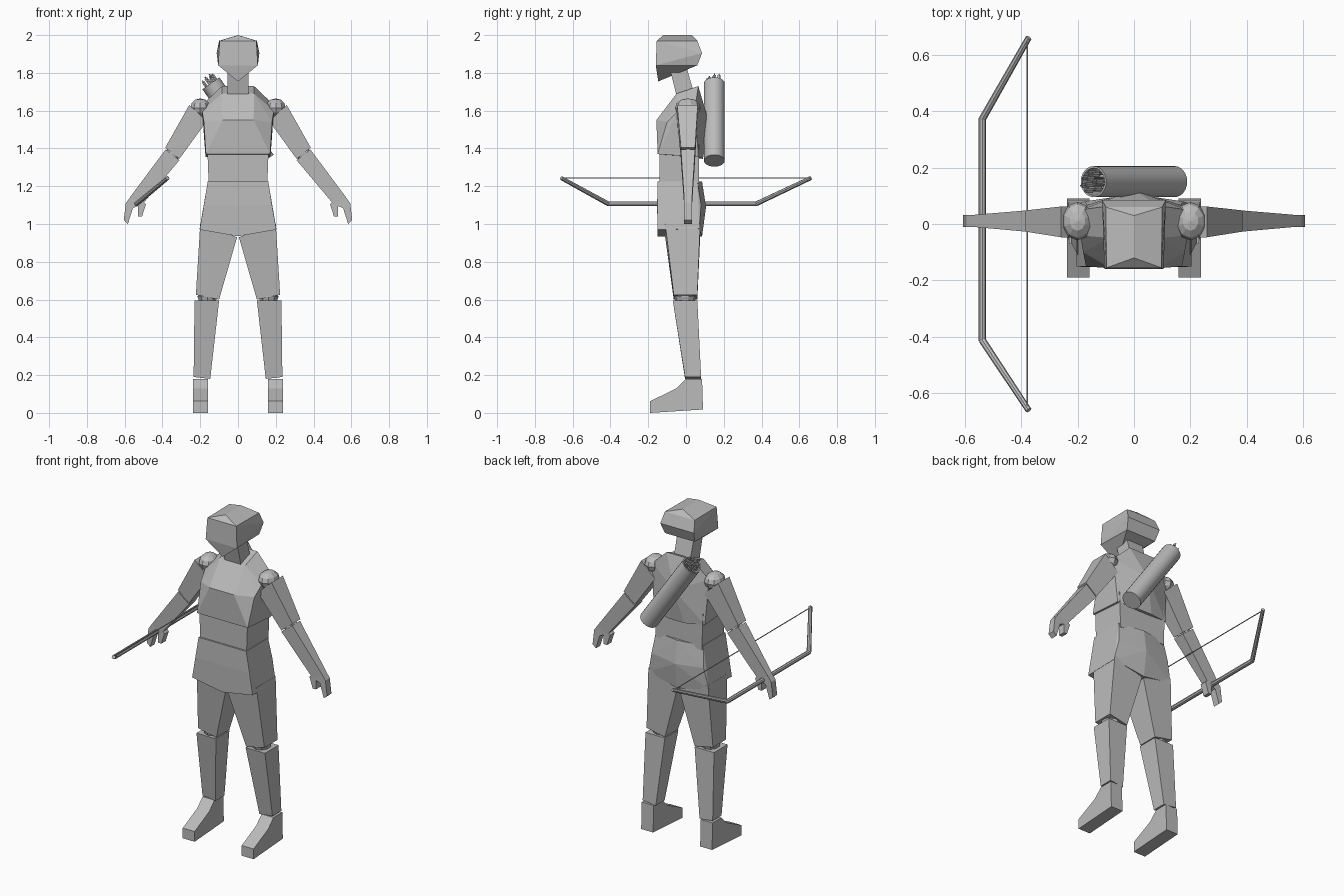
import bpy, bmesh, math
from mathutils import Vector, Matrix

if "Cube" in bpy.data.objects:
    bpy.data.objects.remove(bpy.data.objects["Cube"])

grey = bpy.data.materials.new("plain grey")
grey.diffuse_color = (0.5, 0.5, 0.5, 1)
grey.use_nodes = True
grey.node_tree.nodes["Principled BSDF"].inputs["Base Color"].default_value = grey.diffuse_color


def finish(name, bm):
    bmesh.ops.recalc_face_normals(bm, faces=bm.faces[:])
    me = bpy.data.meshes.new(name)
    bm.to_mesh(me)
    bm.free()
    me.materials.append(grey)
    ob = bpy.data.objects.new(name, me)
    bpy.context.collection.objects.link(ob)
    return ob


def hull(name, pts, sides=(1, -1)):
    """Faceted convex block; both sides are joined when sides has two signs."""
    bm = bmesh.new()
    for s in sides:
        for x, y, z in pts:
            bm.verts.new((x * s, y, z))
    bmesh.ops.remove_doubles(bm, verts=bm.verts[:], dist=0.0005)
    r = bmesh.ops.convex_hull(bm, input=bm.verts[:])
    junk = [v for v in r["geom_interior"] + r["geom_unused"] if isinstance(v, bmesh.types.BMVert)]
    bmesh.ops.delete(bm, geom=list(set(junk)), context='VERTS')
    bmesh.ops.dissolve_limit(bm, angle_limit=0.02, verts=bm.verts[:], edges=bm.edges[:])
    return finish(name, bm)


def slab(x0, x1, y0, y1, z_out, z_in=None):
    """Four corners of a cross-section; x0 is the inner side."""
    z_in = z_out if z_in is None else z_in
    return [(x0, y0, z_in), (x1, y0, z_out), (x1, y1, z_out), (x0, y1, z_in)]


def ball(name, centre, radii):
    bm = bmesh.new()
    m = Matrix.Translation(centre) @ Matrix.Diagonal((*radii, 1))
    bmesh.ops.create_uvsphere(bm, u_segments=10, v_segments=6, radius=1, matrix=m)
    return finish(name, bm)


def rod(bm, p, q, r1, r2, n=8):
    p, q = Vector(p), Vector(q)
    rot = (q - p).to_track_quat('Z', 'Y').to_matrix().to_4x4()
    bmesh.ops.create_cone(bm, cap_ends=True, segments=n, radius1=r1, radius2=r2,
                          depth=(q - p).length, matrix=Matrix.Translation((p + q) / 2) @ rot)


# head: hipped top and keeled underside
hull("head", [(0, -.12, 2), (0, .03, 2), (.097, -.155, 1.97), (.1, .06, 1.97),
              (.105, -.16, 1.84), (.113, .085, 1.905), (.1, .06, 1.84),
              (0, -.147, 1.755), (0, .0, 1.815)])
hull("neck", slab(0, .055, -.08, -.06, 1.8) + slab(0, .055, -.01, 0, 1.84)
     + slab(0, .055, -.05, -.04, 1.68) + slab(0, .055, .03, .04, 1.70))

# torso
hull("chest", [(.085, .065, 1.73), (.085, -.05, 1.69), (.083, -.157, 1.55),
               (.17, -.15, 1.37), (.18, -.1, 1.54), (.19, -.04, 1.6), (.19, .05, 1.63),
               (.172, .065, 1.355), (0, .12, 1.545), (.05, .09, 1.345)])
hull("abdomen", slab(0, .163, -.14, .07, 1.42) + slab(0, .155, -.14, .07, 1.2))
hull("pelvis", [(.16, -.15, 1.225), (.16, .06, 1.225), (0, .085, 1.225),
                (.175, -.153, 1.1), (.175, .08, 1.1), (0, .106, 1.09),
                (.203, -.15, .97), (.203, .07, .975), (0, -.15, .935), (0, .085, .935)])

for s, side in ((1, "left"), (-1, "right")):
    one = (s,)
    # legs
    hull(side + "_thigh", slab(.005, .2, -.11, .075, 1.0, .93)
         + slab(.10, .223, -.065, .06, .625, .6), one)
    ball(side + "_knee", (.162 * s, -.005, .615), (.055, .06, .045))
    hull(side + "_shin", slab(.1, .23, -.07, .06, .595)
         + slab(.147, .235, -.005, .08, .19, .18), one)
    # foot: side profile swept across
    bm = bmesh.new()
    prof = [(-.19, 0), (.09, .018), (.085, .18), (0, .18), (-.05, .13), (-.19, .062)]
    f = bm.faces.new([bm.verts.new((.158 * s, y, z)) for y, z in prof])
    r = bmesh.ops.extrude_face_region(bm, geom=[f])
    vs = [v for v in r["geom"] if isinstance(v, bmesh.types.BMVert)]
    bmesh.ops.translate(bm, verts=vs, vec=(.08 * s, 0, 0))
    finish(side + "_foot", bm)

    # arms
    ball(side + "_shoulder", (.2 * s, .01, 1.615), (.055, .068, .05))

    def arm(name, a, b, c, d, ya, yb):
        hull(side + name, [(x, y, z) for (x, z) in (a, b) for y in ya]
             + [(x, y, z) for (x, z) in (c, d) for y in yb], one)

    arm("_upper_arm", (.258, 1.63), (.165, 1.545), (.385, 1.405), (.31, 1.345),
        (-.047, .062), (-.027, .048))
    ball(side + "_elbow", (.345 * s, .01, 1.372), (.042, .035, .04))
    arm("_forearm", (.383, 1.395), (.31, 1.338), (.573, 1.14), (.51, 1.1),
        (-.027, .048), (-.01, .032))
    # hand: finger block and thumb outline swept in depth
    bm = bmesh.new()
    prof = [(.565, 1.15), (.512, 1.13), (.487, 1.105), (.508, 1.04), (.53, 1.04), (.53, 1.095),
            (.556, 1.085), (.583, 1.0), (.605, 1.02), (.594, 1.11)]
    f = bm.faces.new([bm.verts.new((x * s, -.01, z)) for x, z in prof])
    r = bmesh.ops.extrude_face_region(bm, geom=[f])
    vs = [v for v in r["geom"] if isinstance(v, bmesh.types.BMVert)]
    bmesh.ops.translate(bm, verts=vs, vec=(0, .042, 0))
    finish(side + "_hand", bm)

# bow held in the right hand
bm = bmesh.new()
rod(bm, (-.537, -.415, 1.107), (-.537, .375, 1.107), .013, .013)
rod(bm, (-.537, -.412, 1.107), (-.373, -.66, 1.243), .013, .011)
rod(bm, (-.537, .372, 1.107), (-.373, .66, 1.243), .013, .011)
finish("bow", bm)
bm = bmesh.new()
rod(bm, (-.378, -.65, 1.243), (-.378, .65, 1.243), .003, .003, 6)
finish("bow_string", bm)

# quiver across the back, open at the top
tilt = math.radians(35)
frame = Matrix.Translation((0, .15, 1.54)) @ Matrix.Rotation(-tilt, 4, 'Y')
bm = bmesh.new()
rings = []
for r, z in ((.055, -.25), (.055, .25), (.048, .25), (.048, .15)):
    rings.append([bm.verts.new(frame @ Vector((r * math.cos(a), r * math.sin(a), z)))
                  for a in [i * math.tau / 24 for i in range(24)]])
for lo, hi in zip(rings, rings[1:]):
    for i in range(24):
        j = (i + 1) % 24
        bm.faces.new((lo[i], lo[j], hi[j], hi[i]))
bm.faces.new(rings[0])
bm.faces.new(rings[-1])
ob = finish("quiver", bm)
bpy.context.view_layer.objects.active = ob
ob.select_set(True)
bpy.ops.object.shade_smooth_by_angle(angle=math.radians(30))

# arrows with crossed fletching
bm = bmesh.new()
for i in range(10):
    r = .012 if i < 3 else .033
    a = i * math.tau / 3 if i < 3 else i * math.tau / 7
    x, y = r * math.cos(a), r * math.sin(a)
    top = .28 + .008 * (i % 3)
    rod(bm, frame @ Vector((x, y, .14)), frame @ Vector((x, y, top)), .003, .003, 6)
    for sx, sy in ((.016, .002), (.002, .016)):
        m = frame @ Matrix.Translation((x, y, top - .03)) @ Matrix.Diagonal((sx, sy, .045, 1))
        bmesh.ops.create_cube(bm, size=1, matrix=m)
finish("arrows", bm)
